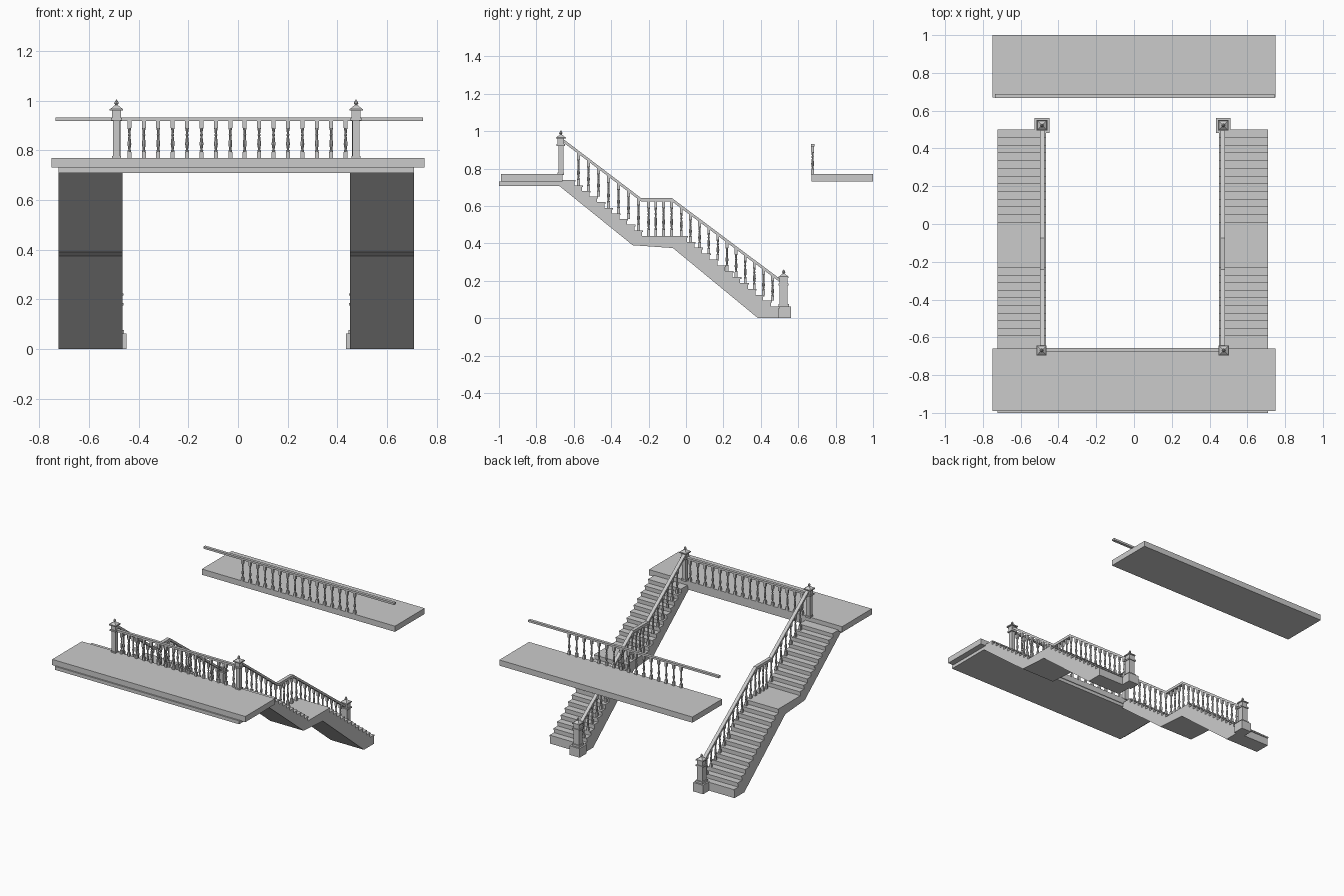
import bpy, bmesh, math
from mathutils import Matrix, Vector

if "Cube" in bpy.data.objects:
    bpy.data.objects.remove(bpy.data.objects["Cube"])

XC = -0.007          # centre line between the two flights


def finish(name, bm):
    bmesh.ops.recalc_face_normals(bm, faces=bm.faces)
    me = bpy.data.meshes.new(name)
    bm.to_mesh(me)
    bm.free()
    ob = bpy.data.objects.new(name, me)
    bpy.context.collection.objects.link(ob)
    return ob


def box(bm, x0, x1, y0, y1, z0, z1):
    m = Matrix.Translation(((x0 + x1) / 2, (y0 + y1) / 2, (z0 + z1) / 2))
    m = m @ Matrix.Diagonal((x1 - x0, y1 - y0, z1 - z0, 1))
    bmesh.ops.create_cube(bm, size=1, matrix=m)


def cbox(bm, x, y, w, z0, z1):
    box(bm, x - w / 2, x + w / 2, y - w / 2, y + w / 2, z0, z1)


def lathe(bm, x, y, prof, n=8, turn=0.0):
    rings = [[bm.verts.new((x + r * math.cos(turn + 2 * math.pi * i / n),
                            y + r * math.sin(turn + 2 * math.pi * i / n), z))
              for i in range(n)] for r, z in prof]
    for a, b in zip(rings, rings[1:]):
        for i in range(n):
            j = (i + 1) % n
            bm.faces.new((a[i], a[j], b[j], b[i]))
    bm.faces.new(rings[0][::-1])
    bm.faces.new(rings[-1])


def extrude_x(bm, pts, x0, x1):
    f = bm.faces.new([bm.verts.new((x0, y, z)) for y, z in pts])
    g = bmesh.ops.extrude_face_region(bm, geom=[f])["geom"]
    bmesh.ops.translate(bm, vec=Vector((x1 - x0, 0, 0)),
                        verts=[v for v in g if isinstance(v, bmesh.types.BMVert)])


def baluster(bm, x, y, z0, z1, w=0.016):
    h = z1 - z0
    cbox(bm, x, y, w, z0, z0 + 0.17 * h)
    cbox(bm, x, y, w, z1 - 0.2 * h, z1)
    prof = [(.0065, .17), (.0075, .2), (.004, .23), (.006, .3), (.0078, .38),
            (.006, .48), (.0042, .58), (.0065, .62), (.0042, .65), (.0055, .74), (.0075, .8)]
    lathe(bm, x, y, [(r, z0 + t * h) for r, t in prof])


def newel_cap(bm, x, y, z, w):
    # collar, block, plate, pyramid roof and finial
    cbox(bm, x, y, w * 1.3, z, z + 0.01)
    cbox(bm, x, y, w, z + 0.01, z + 0.04)
    cbox(bm, x, y, 0.054, z + 0.04, z + 0.047)
    lathe(bm, x, y, [(0.034, z + 0.047), (0.008, z + 0.062)], 4, math.pi / 4)
    lathe(bm, x, y, [(.005, z + .06), (.005, z + .064), (.009, z + .069),
                     (.007, z + .075), (.001, z + .084)])


# upper landing and opposite gallery
bm = bmesh.new()
box(bm, -0.75, 0.75, -0.99, -0.66, 0.73, 0.77)
finish("front_landing", bm)
bm = bmesh.new()
box(bm, -0.723, 0.709, -1.0, -0.665, 0.708, 0.732)
finish("front_landing_soffit", bm)
bm = bmesh.new()
box(bm, -0.75, 0.75, 0.67, 1.0, 0.73, 0.77)
finish("back_gallery", bm)

# stair side profile: steps with nosings, then sloped soffit
RUN_L, RISE_L, RUN_U, RISE_U = 0.0408, 0.0315, 0.04, 0.03
steps = [(0.5 - RUN_L * i, 0.062 + RISE_L * i) for i in range(13)]
steps += [(-0.23 - RUN_U * i, 0.47 + RISE_U * i) for i in range(10)]
profile = [(0.494, 0.0)]
floor = 0.0
for y, z in steps:
    profile += [(y - 0.006, floor), (y - 0.006, z - 0.009), (y, z - 0.009), (y, z)]
    floor = z
profile = profile[1:]
profile += [(-0.67, 0.74), (-0.68, 0.709), (-0.285, 0.39), (-0.07, 0.375), (0.385, 0.0)]


def tread(y):
    return max([z for sy, z in steps if sy >= y - 0.004])


RAIL = [(-0.655, 0.957), (-0.24, 0.642), (-0.075, 0.642), (0.5, 0.212)]


def rail_z(y):
    for (a, za), (b, zb) in zip(RAIL, RAIL[1:]):
        if y <= b:
            return za + (zb - za) * (y - a) / (b - a)
    return RAIL[-1][1]


bal_y = [-0.575 + 0.0535 * i for i in range(7)]
bal_y += [-0.2, -0.162, -0.12, -0.077]
bal_y += [-0.025 + 0.0488 * i for i in range(11)]

for side, s in (("left", -1), ("right", 1)):
    def X(d):
        return XC + s * d
    # flight
    bm = bmesh.new()
    extrude_x(bm, profile, X(0.458), X(0.716))
    finish(side + "_stair", bm)
    # handrail
    bm = bmesh.new()
    extrude_x(bm, RAIL + [(y, z - 0.018) for y, z in RAIL[::-1]], X(0.466), X(0.49))
    finish(side + "_handrail", bm)
    # balusters
    bm = bmesh.new()
    for y in bal_y:
        baluster(bm, X(0.478), y, tread(y), rail_z(y) - 0.012, 0.015)
    finish(side + "_stair_balusters", bm)
    # bottom newel post on its pedestal
    bm = bmesh.new()
    x, y = X(0.48), 0.522
    cbox(bm, x, y, 0.078, 0.0, 0.063)
    cbox(bm, x, y, 0.056, 0.063, 0.077)
    cbox(bm, x, y, 0.043, 0.077, 0.178)
    newel_cap(bm, x, y, 0.176, 0.042)
    finish(side + "_bottom_newel", bm)
    # top newel post
    bm = bmesh.new()
    x, y = X(0.482), -0.669
    cbox(bm, x, y, 0.036, 0.765, 0.778)
    cbox(bm, x, y, 0.028, 0.77, 0.925)
    newel_cap(bm, x, y, 0.92, 0.035)
    finish(side + "_top_newel", bm)

# level balustrades on the landing and the gallery
for name, y, x0, x1 in (("landing", -0.667, -0.48, 0.47), ("gallery", 0.677, -0.735, 0.745)):
    bm = bmesh.new()
    box(bm, x0, x1, y - 0.01, y + 0.01, 0.918, 0.932)
    finish(name + "_handrail", bm)
    bm = bmesh.new()
    for i in range(16):
        baluster(bm, -0.437 + 0.058 * i, y, 0.768, 0.92)
    finish(name + "_balusters", bm)
